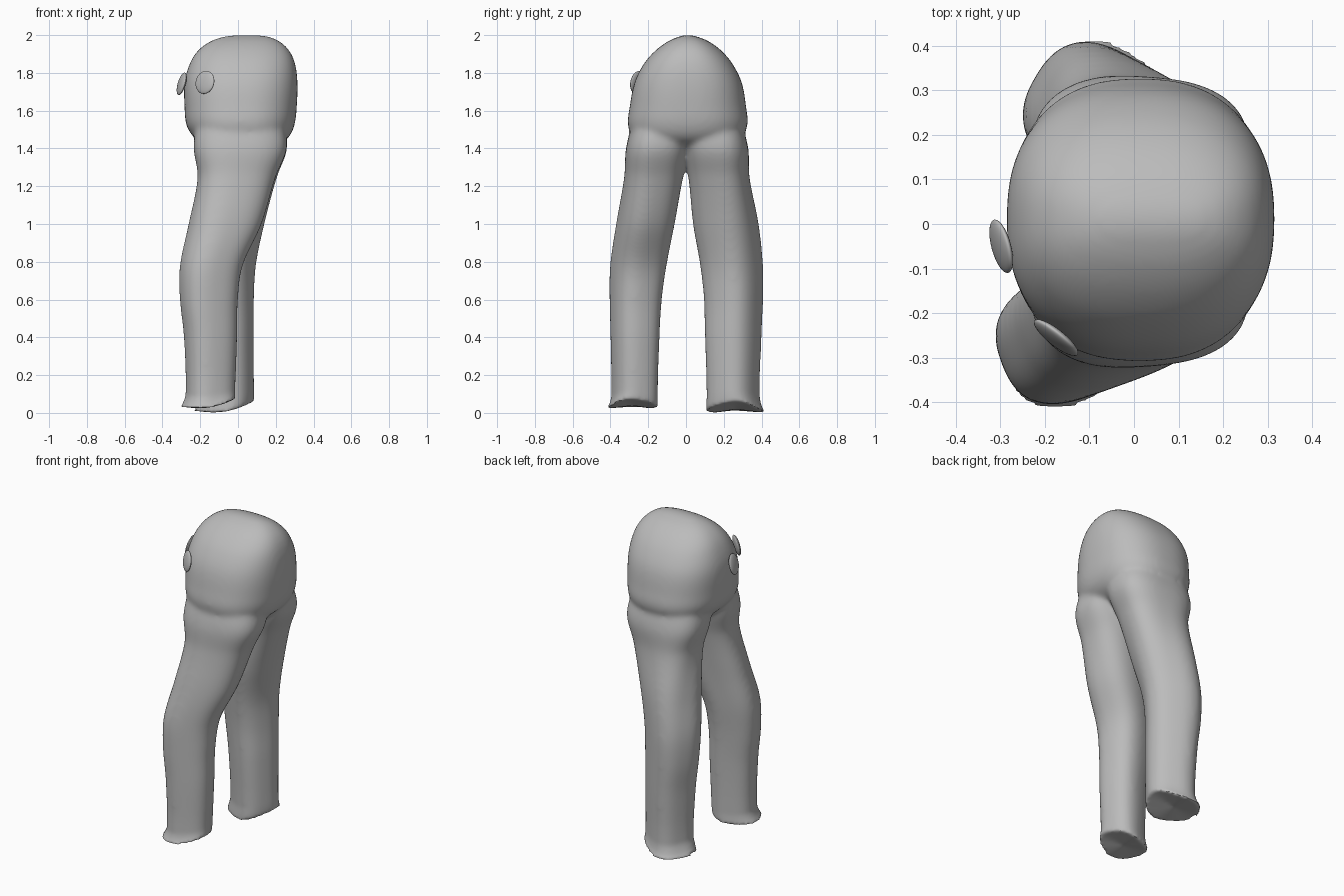
import bpy, bmesh, math
from mathutils import Vector

if "Cube" in bpy.data.objects:
    bpy.data.objects.remove(bpy.data.objects["Cube"])

grey = bpy.data.materials.new("plain grey")
grey.diffuse_color = (0.5, 0.5, 0.5, 1)
grey.use_nodes = True
grey.node_tree.nodes["Principled BSDF"].inputs["Base Color"].default_value = grey.diffuse_color


def section(box, angle, power, n=64):
    """Rounded-box outline turned by an angle and fitted into x0, x1, y0, y1."""
    x0, x1, y0, y1 = box
    a = math.radians(angle)
    pts = []
    for i in range(n):
        t = 2 * math.pi * i / n
        c, s = math.cos(t), math.sin(t)
        u = math.copysign(abs(c) ** (2 / power), c)
        v = math.copysign(abs(s) ** (2 / power), s) * 0.9
        pts.append((u * math.cos(a) - v * math.sin(a), u * math.sin(a) + v * math.cos(a)))
    mx, my = max(p[0] for p in pts), max(p[1] for p in pts)
    return [((x0 + x1) / 2 + p[0] / mx * (x1 - x0) / 2,
             (y0 + y1) / 2 + p[1] / my * (y1 - y0) / 2) for p in pts]


def spline(rows, steps=6):
    """Catmull-Rom refinement of a list of number rows."""
    out = []
    for i in range(len(rows) - 1):
        p = [rows[max(i - 1, 0)], rows[i], rows[i + 1], rows[min(i + 2, len(rows) - 1)]]
        h = p[2][0] - p[1][0]
        for k in range(steps):
            t = k / steps
            row = [p[1][0] + h * t]
            for j in range(1, len(p[0])):
                m1 = (p[2][j] - p[0][j]) / (p[2][0] - p[0][0]) * h
                m2 = (p[3][j] - p[1][j]) / (p[3][0] - p[1][0]) * h
                row.append((2*t**3 - 3*t*t + 1) * p[1][j] + (t**3 - 2*t*t + t) * m1
                           + (3*t*t - 2*t**3) * p[2][j] + (t**3 - t*t) * m2)
            out.append(row)
    return out + [list(rows[-1])]


def loft(bm, rows, power, sole=None):
    """Skin rows of z, x0, x1, y0, y1, angle; sole = (low, rise) curves the lowest ring."""
    rings = []
    for k, (z, x0, x1, y0, y1, angle) in enumerate(rows):
        ring = []
        for x, y in section((x0, x1, y0, y1), angle, power):
            zz = z
            if sole and z < 0.2:
                u = (x - x0) / (x1 - x0)
                curve = sole[0] + sole[1] * (u - 0.3) ** 2 / 0.49
                zz = curve + (z - rows[0][0]) * (0.2 - curve) / (0.2 - rows[0][0])
            ring.append(bm.verts.new((x, y, zz)))
        rings.append(ring)
    for a, b in zip(rings, rings[1:]):
        for i in range(len(a)):
            j = (i + 1) % len(a)
            bm.faces.new((a[i], a[j], b[j], b[i]))
    for ring, flip in ((rings[0], True), (rings[-1], False)):
        mid = sum((v.co for v in ring), Vector()) / len(ring)
        c = bm.verts.new(mid)
        for i in range(len(ring)):
            j = (i + 1) % len(ring)
            bm.faces.new((c, ring[j], ring[i]) if flip else (c, ring[i], ring[j]))


bm = bmesh.new()

# Hips: broad rounded top
hips = [(1.40, -0.15, 0.18, -0.17, 0.18, 0), (1.45, -0.225, 0.26, -0.27, 0.28, 0),
        (1.52, -0.272, 0.298, -0.307, 0.325, 0), (1.62, -0.283, 0.311, -0.298, 0.318, 0),
        (1.75, -0.283, 0.315, -0.272, 0.295, 0), (1.85, -0.255, 0.302, -0.222, 0.245, 0),
        (1.92, -0.21, 0.27, -0.16, 0.185, 0), (1.97, -0.14, 0.215, -0.09, 0.115, 0),
        (1.995, -0.06, 0.15, -0.03, 0.05, 0), (2.0, 0.0, 0.1, -0.008, 0.025, 0)]
loft(bm, spline(hips), 2.4)

# Near leg: knee bent forward, foot opening turned outward
near_leg = [(0.03, -0.305, -0.015, -0.42, -0.15, 20), (0.055, -0.29, -0.015, -0.405, -0.15, 20),
            (0.10, -0.277, -0.015, -0.395, -0.15, 20), (0.40, -0.287, -0.004, -0.40, -0.14, 20),
            (0.60, -0.308, 0.0, -0.405, -0.128, 20), (0.78, -0.308, 0.025, -0.402, -0.103, 20),
            (1.00, -0.262, 0.125, -0.37, -0.06, 17), (1.25, -0.214, 0.2, -0.327, -0.015, 8),
            (1.40, -0.235, 0.258, -0.318, 0.02, 3), (1.55, -0.22, 0.24, -0.28, 0.05, 0)]
loft(bm, spline(near_leg), 2.6, (0.022, 0.05))

# Far leg: straighter, set further back
far_leg = [(0.01, -0.235, 0.085, 0.108, 0.42, -30), (0.04, -0.22, 0.085, 0.108, 0.402, -30),
           (0.10, -0.205, 0.085, 0.11, 0.39, -30), (0.40, -0.22, 0.085, 0.1, 0.40, -30),
           (0.60, -0.245, 0.085, 0.095, 0.408, -30), (0.78, -0.25, 0.095, 0.075, 0.408, -30),
           (1.00, -0.225, 0.14, 0.037, 0.385, -24), (1.25, -0.205, 0.207, 0.012, 0.336, -10),
           (1.40, -0.235, 0.26, -0.02, 0.33, -3), (1.55, -0.22, 0.24, -0.05, 0.29, 0)]
loft(bm, spline(far_leg), 2.6, (0.0, 0.06))

mesh = bpy.data.meshes.new("trousers")
bm.to_mesh(mesh)
bm.free()
trousers = bpy.data.objects.new("trousers", mesh)
bpy.context.collection.objects.link(trousers)
mesh.materials.append(grey)
bpy.context.view_layer.objects.active = trousers
trousers.select_set(True)

# Fuse hips and legs into one skin, then soften everything above the hems
remesh = trousers.modifiers.new("fuse", 'REMESH')
remesh.mode = 'VOXEL'
remesh.voxel_size = 0.011
bpy.ops.object.modifier_apply(modifier="fuse")
group = trousers.vertex_groups.new(name="cloth")
for v in trousers.data.vertices:
    z = v.co.z
    w = min(max((z - 0.1) / 0.1, 0.08), 1.0)
    group.add([v.index], w, 'REPLACE')
soft = trousers.modifiers.new("soften", 'SMOOTH')
soft.factor = 0.5
soft.iterations = 22
soft.vertex_group = "cloth"
bpy.ops.object.modifier_apply(modifier="soften")
bpy.ops.object.shade_smooth_by_angle(angle=math.radians(50))

# Two flat oval buttons at the waist
for name, loc, normal in (("front_button", (-0.298, -0.05, 1.742), (-0.93, -0.25, 0.27)),
                          ("side_button", (-0.175, -0.255, 1.75), (-0.61, -0.77, 0.18))):
    bpy.ops.mesh.primitive_uv_sphere_add(segments=32, ring_count=16, radius=1, location=loc)
    button = bpy.context.object
    button.name = name
    button.scale = (0.062, 0.062, 0.015)
    button.rotation_euler = Vector(normal).to_track_quat('Z', 'Y').to_euler()
    button.data.materials.append(grey)
    bpy.ops.object.shade_smooth()
